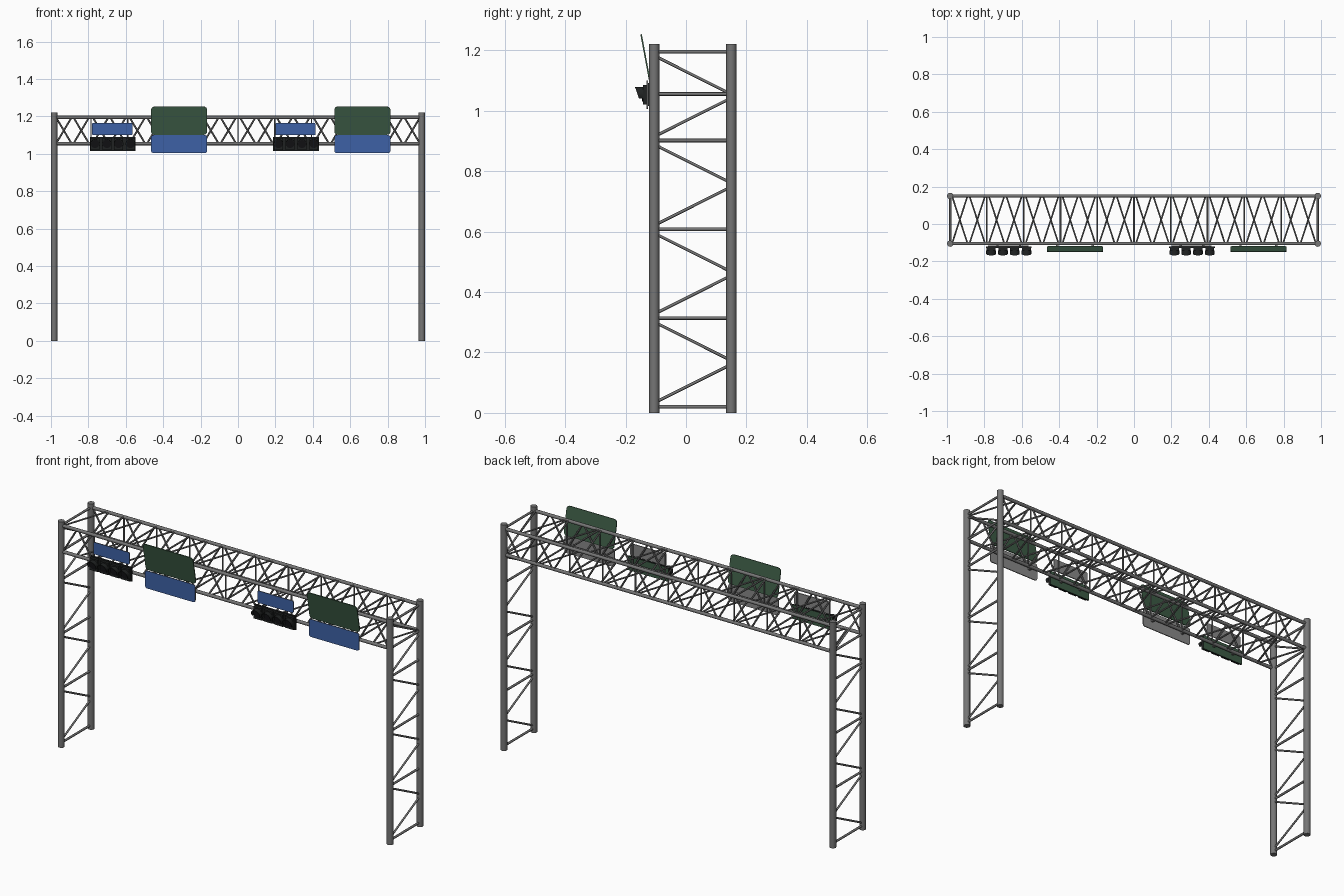
import bpy, bmesh, math
from mathutils import Vector, Matrix

if "Cube" in bpy.data.objects:
    bpy.data.objects.remove(bpy.data.objects["Cube"])


def mat(name, r, g, b):
    m = bpy.data.materials.new(name)
    m.diffuse_color = (r, g, b, 1)
    m.use_nodes = True
    m.node_tree.nodes["Principled BSDF"].inputs["Base Color"].default_value = m.diffuse_color
    return m


STEEL = mat("steel grey", 0.18, 0.18, 0.18)
BACK = mat("sign back grey", 0.25, 0.25, 0.25)
GREEN = mat("dark green", 0.045, 0.105, 0.06)
BLUE = mat("sign blue", 0.047, 0.12, 0.38)
BLACK = mat("lamp black", 0.014, 0.016, 0.016)
LENS = mat("lens dark", 0.005, 0.005, 0.006)


def finish(bm, name, mats, smooth=False):
    bmesh.ops.recalc_face_normals(bm, faces=bm.faces)
    me = bpy.data.meshes.new(name)
    bm.to_mesh(me)
    bm.free()
    ob = bpy.data.objects.new(name, me)
    bpy.context.collection.objects.link(ob)
    for m in mats:
        me.materials.append(m)
    if smooth:
        bpy.ops.object.select_all(action='DESELECT')
        ob.select_set(True)
        bpy.context.view_layer.objects.active = ob
        bpy.ops.object.shade_smooth_by_angle(angle=math.radians(50))
    return ob


def tube(bm, a, b, r, n=8):
    a, b = Vector(a), Vector(b)
    rot = (b - a).to_track_quat('Z', 'Y').to_matrix().to_4x4()
    bmesh.ops.create_cone(bm, cap_ends=True, segments=n, radius1=r, radius2=r,
                          depth=(b - a).length,
                          matrix=Matrix.Translation((a + b) / 2) @ rot)


def box(bm, x0, x1, y0, y1, z0, z1):
    m = Matrix.Translation(((x0 + x1) / 2, (y0 + y1) / 2, (z0 + z1) / 2))
    return bmesh.ops.create_cube(bm, size=1, matrix=m @ Matrix.Diagonal((x1 - x0, y1 - y0, z1 - z0, 1)))


PX, YF, YB = 0.983, -0.105, 0.15      # post positions
ZB, ZT, TOP = 1.055, 1.195, 1.22      # truss chords, post tops

# Side legs: two round posts with rungs and zigzag braces
for side, label in ((-1, "left"), (1, "right")):
    x = side * PX
    bm = bmesh.new()
    for y in (YF, YB):
        tube(bm, (x, y, 0), (x, y, TOP), 0.017, 12)
    finish(bm, label + "_posts", [STEEL], True)
    bm = bmesh.new()
    step = (ZT - 0.02) / 4
    for z in [0.02 + i * step for i in range(5)] + [ZB]:
        tube(bm, (x, YF, z), (x, YB, z), 0.006)
    for i in range(4):
        z = 0.02 + i * step
        tube(bm, (x, YF, z + 0.013), (x, YB, z + step / 2 - 0.006), 0.005)
        tube(bm, (x, YB, z + step / 2 + 0.006), (x, YF, z + step - 0.013), 0.005)
    finish(bm, label + "_leg_braces", [STEEL], True)

# Overhead box truss: four chords
bm = bmesh.new()
for y in (YF, YB):
    for z in (ZB, ZT):
        tube(bm, (-PX, y, z), (PX, y, z), 0.009, 10)
finish(bm, "truss_chords", [STEEL], True)

# Frames and zigzag lacing; opposite faces zigzag in opposite phase
bm = bmesh.new()
N = 10
pitch = 2 * PX / N
for i in range(1, N):
    x = -PX + i * pitch
    for y in (YF, YB):
        tube(bm, (x, y, ZB), (x, y, ZT), 0.004, 6)
    for z in (ZB, ZT):
        tube(bm, (x, YF, z), (x, YB, z), 0.005, 6)
faces = [((YF, ZB), (YF, ZT)), ((YB, ZT), (YB, ZB)),
         ((YF, ZT), (YB, ZT)), ((YB, ZB), (YF, ZB))]
for p, q in faces:
    for i in range(N):
        x, g = -PX + i * pitch, 0.01
        tube(bm, (x + g, *p), (x + pitch / 2 - g / 2, *q), 0.005, 6)
        tube(bm, (x + pitch / 2 + g / 2, *q), (x + pitch - g, *p), 0.005, 6)
finish(bm, "truss_lacing", [STEEL], True)


# Rounded sign plate, tilted forward at its top; front face and back get own colour
def plate(name, x0, x1, z0, z1, y0, y1, front, back, rad, t=0.005):
    bm = bmesh.new()
    h = math.hypot(z1 - z0, y1 - y0)
    pts = []
    for cx, cz, a0 in ((x1 - rad, h - rad, 0), (x0 + rad, h - rad, 90),
                       (x0 + rad, rad, 180), (x1 - rad, rad, 270)):
        for k in range(5):
            a = math.radians(a0 + k * 22.5)
            pts.append((cx + rad * math.cos(a), 0, cz + rad * math.sin(a)))
    f = bm.faces.new([bm.verts.new(p) for p in pts])
    r = bmesh.ops.extrude_face_region(bm, geom=[f])
    for v in r["geom"]:
        if isinstance(v, bmesh.types.BMVert):
            v.co.y += t
    bmesh.ops.recalc_face_normals(bm, faces=bm.faces)
    for fc in bm.faces:
        fc.material_index = 0 if fc.normal.y < -0.5 else 1
    tilt = Matrix.Rotation(math.atan2(y0 - y1, z1 - z0), 4, 'X')
    bmesh.ops.transform(bm, verts=bm.verts, matrix=Matrix.Translation((0, y0, z0)) @ tilt)
    finish(bm, name, [front, back])


# Signal lamp bar: back plate, four housings, lenses and hooded visors
def lamp_bar(name, x0):
    w, zc = 0.245, 1.053
    bm = bmesh.new()
    box(bm, x0, x0 + w, -0.128, -0.12, zc - 0.038, zc + 0.038)
    bmesh.ops.recalc_face_normals(bm, faces=bm.faces)
    for f in bm.faces:
        f.material_index = 1 if f.normal.y > 0.5 else 0
    finish(bm, name + "_back_plate", [BLACK, GREEN])
    for i in range(4):
        x = x0 + 0.028 + i * 0.063
        bm = bmesh.new()
        box(bm, x - 0.024, x + 0.024, -0.142, -0.127, zc - 0.032, zc + 0.032)
        finish(bm, name + "_housing", [BLACK])
        bm = bmesh.new()
        tube(bm, (x, -0.146, zc), (x, -0.14, zc), 0.022, 20)
        finish(bm, name + "_lens", [LENS], True)
        bm = bmesh.new()
        rows = []
        for k in range(17):
            a = math.radians(-30 + 240 * k / 16)
            reach = 0.014 + 0.012 * (math.sin(a) + 0.5) / 1.5
            c, s = math.cos(a), math.sin(a)
            rows.append([bm.verts.new((x + r * c, y, zc + r * s)) for r, y in
                         ((0.026, -0.142), (0.026, -0.142 - reach),
                          (0.023, -0.142 - reach), (0.023, -0.142))])
        for a, b in zip(rows, rows[1:]):
            for j in range(4):
                k = (j + 1) % 4
                bm.faces.new((a[j], a[k], b[k], b[j]))
        bm.faces.new(rows[0])
        bm.faces.new(rows[-1])
        finish(bm, name + "_visor", [BLACK], True)


# Two identical sets of signs and signals along the front of the truss
for label, dx in (("left", 0), ("right", 0.98)):
    plate(label + "_green_sign", -0.465 + dx, -0.165 + dx, 1.102, 1.252, -0.123, -0.151, GREEN, GREEN, 0.018)
    plate(label + "_blue_sign", -0.465 + dx, -0.165 + dx, 1.005, 1.1, -0.13, -0.13, BLUE, BACK, 0.012)
    plate(label + "_small_blue_sign", -0.78 + dx, -0.565 + dx, 1.1, 1.165, -0.121, -0.121, BLUE, BACK, 0.006)
    lamp_bar(label + "_signal", -0.792 + dx)
    bm = bmesh.new()
    for x in (-0.73, -0.61, -0.41, -0.22):
        box(bm, x + dx - 0.006, x + dx + 0.006, -0.124, -0.108, 1.045, 1.065)
    finish(bm, label + "_sign_brackets", [STEEL])
